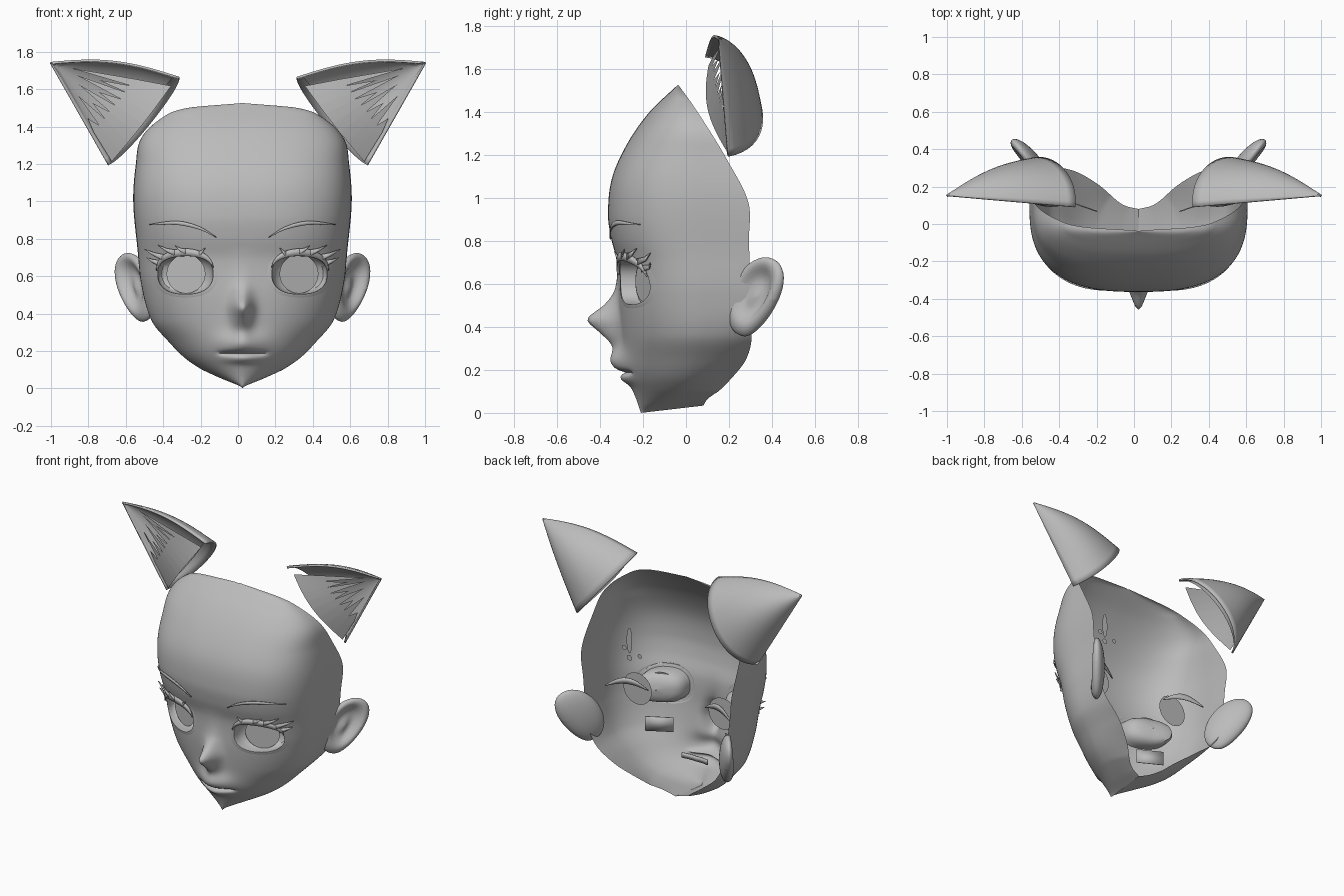
import bpy, math
from mathutils import Vector as V

if "Cube" in bpy.data.objects:
    bpy.data.objects.remove(bpy.data.objects["Cube"])

CX = 0.024                       # the face sits slightly off the ear centre line
grey = bpy.data.materials.new("clay_grey")
grey.diffuse_color = (0.5, 0.5, 0.5, 1)
grey.use_nodes = True
grey.node_tree.nodes["Principled BSDF"].inputs["Base Color"].default_value = grey.diffuse_color


def make(name, verts, faces, origin=CX, thick=0.0, angle=50, mirror=True):
    """Half mesh on the +x side, mirrored about the origin."""
    me = bpy.data.meshes.new(name)
    me.from_pydata([tuple(v) for v in verts], [], faces)
    me.materials.append(grey)
    ob = bpy.data.objects.new(name, me)
    bpy.context.collection.objects.link(ob)
    ob.location.x = origin
    if thick:
        m = ob.modifiers.new("thick", 'SOLIDIFY')
        m.thickness, m.offset = thick, 0
    if mirror:
        m = ob.modifiers.new("mirror", 'MIRROR')
        m.use_clip = True
        m.merge_threshold = 0.0005
    bpy.context.view_layer.objects.active = ob
    ob.select_set(True)
    bpy.ops.object.shade_smooth_by_angle(angle=math.radians(angle))
    ob.select_set(False)
    return ob


def grid(rows, cols):
    return [(r * cols + c, r * cols + c + 1, (r + 1) * cols + c + 1, (r + 1) * cols + c)
            for r in range(rows - 1) for c in range(cols - 1)]


def curve(pts):
    """Smooth function through (z, value) points."""
    def slope(i):
        a, b = pts[max(i - 1, 0)], pts[min(i + 1, len(pts) - 1)]
        return (b[1] - a[1]) / (b[0] - a[0])

    def f(z):
        z = min(max(z, pts[0][0]), pts[-1][0])
        i = next(k for k in range(len(pts) - 1) if z <= pts[k + 1][0])
        (a, p), (b, q) = pts[i], pts[i + 1]
        h = b - a
        t = (z - a) / h
        return (p * (1 + 2 * t) * (1 - t) ** 2 + slope(i) * h * t * (1 - t) ** 2
                + q * t * t * (3 - 2 * t) + slope(i + 1) * h * t * t * (t - 1))
    return f


# Head profiles by height
front = curve([(0, -.21), (.06, -.23), (.2, -.285), (.35, -.30), (.5, -.312), (.69, -.317), (.81, -.348),
               (.925, -.363), (1.09, -.345), (1.25, -.275), (1.4, -.17), (1.525, -.04)])
width = curve([(0, 0), (.035, .094), (.09, .2), (.16, .305), (.25, .395), (.36, .485), (.55, .54), (.74, .56),
               (1, .583), (1.195, .57), (1.34, .54), (1.45, .425), (1.5, .29), (1.525, .01)])
mid = curve([(0, -.1), (.1, -.02), (.35, .08), (.6, .1), (1.18, .1), (1.34, .07), (1.45, .01), (1.525, -.036)])
back = curve([(0, .08), (.05, .105), (.17, .22), (.25, .28), (.35, .305), (.8, .293), (.98, .29),
              (1.18, .19), (1.335, .096), (1.45, .02), (1.525, -.035)])
inset = curve([(0, 0), (.05, .04), (.15, .09), (.25, .06), (.4, .01), (.6, 0), (1.525, 0)])
power = curve([(0, 1.6), (.2, 1.8), (.4, 2.1), (.6, 2.35), (.85, 2.7), (1.2, 2.7), (1.525, 2.3)])
nose = curve([(.2, 0), (.3, .03), (.375, .10), (.425, .15), (.45, .14), (.505, .066), (.575, .018), (.75, 0)])
EX, EZ, EW, EH = .305, .612, .148, .108       # eye opening


def surf(x, z):
    w, n = max(width(z), .001), power(z)
    return mid(z) - (mid(z) - front(z)) * max(0, 1 - min(1, x / w) ** n) ** (1 / n)


def relief(x, z):
    """Nose and lips."""
    d = -nose(z) * math.exp(-(x / .05) ** 2)
    d -= .05 * math.exp(-(x / .11) ** 2 - ((z - .235) / .06) ** 2)
    d -= .022 * math.exp(-(x / .09) ** 2 - ((z - .155) / .022) ** 2)
    return d + .03 * math.exp(-(x / .125) ** 6 - ((z - .188) / .009) ** 2)


# Face mask, open at the back, with eye holes
R, C, K = 150, 72, 58
verts = []
for r in range(R):
    z = 1.525 * (1 - math.cos(math.pi * r / (R - 1))) / 2
    for c in range(C):
        if c <= K:
            x = width(z) * math.sin(math.pi / 2 * c / K) ** (2 / power(z))
            y = surf(x, z) + relief(x, z)
        else:
            t = (c - K) / (C - 1 - K)
            x = width(z) - min(inset(z), width(z)) * t * t
            y = mid(z) + (back(z) - mid(z)) * t
        lift = .035 * max(0, (y + .21) / .3) * max(0, 1 - z / .1)
        verts.append((max(x, 0), y, z + lift))


def in_eye(v):
    return v[1] < .05 and abs((v[0] - EX) / EW) ** 2.4 + abs((v[2] - EZ) / EH) ** 2.4 < 1.02


make("face", verts, [f for f in grid(R, C) if not any(in_eye(verts[i]) for i in f)], angle=60)

# Eye sockets: lid rim that closes the hole, short wall, rounded back
rings = [(1.22, .003), (1.14, -.001), (1.0, -.001), (.985, .03), (.97, .06), (.85, .095), (.65, .115),
         (.35, .125), (.02, .13)]
verts, N = [], 65
for q, d in rings:
    for i in range(N):
        t = math.tau * i / (N - 1)
        c, s = math.cos(t), math.sin(t)
        x = EX + EW * q * math.copysign(abs(c) ** (2 / 2.4), c)
        z = EZ + EH * q * math.copysign(abs(s) ** (2 / 2.4), s)
        verts.append((x, surf(x, z) + d, z))
make("eye_socket", verts, grid(len(rings), N), angle=40)


# Flat pieces that follow the face
def strip(name, pts, off, y=None, thick=.006, limit=1):
    """pts: (x, z, half thickness up)"""
    vs = []
    for x, z, h in pts:
        for k in (-1, 1):
            yy = min(surf(x, z) + off, limit) if y is None else y + .35 * (x - .2)
            vs.append((x, yy, z + k * h))
    return make(name, vs, grid(len(pts), 2), thick=thick)


def disc(name, x, z, a, b, place, n=32, mirror=True):
    ps = [(x + a * math.cos(i * math.tau / n), z + b * math.sin(i * math.tau / n)) for i in range(n)]
    vs = [(p, place(p, q), q) for p, q in ps] + [(x, place(x, z), z)]
    return make(name, vs, [(i, (i + 1) % n, n) for i in range(n)], mirror=mirror)


disc("iris", .302, .612, .104, .104, lambda x, z: -.195 + .4 * (x - .3))
disc("pupil", .302, .612, .09, .092, lambda x, z: -.2 + .4 * (x - .3))

brow = curve([(.14, .808), (.225, .855), (.345, .884), (.495, .876)])
strip("eyebrow", [(.14 + .355 * i / 16, brow(.14 + .355 * i / 16),
                   .002 + .009 * math.sin(math.pi * i / 16)) for i in range(17)], -.008)
lash = []
for i in range(25):
    t = math.radians(10 + 165 * i / 24)
    lash.append((EX - (EW + .004) * math.cos(t), EZ + .008 + EH * math.sin(t) ** .8,
                 .004 + .016 * math.sin(math.pi * i / 24) ** .7))
strip("upper_lash", lash, -.01, thick=.012)
for i, (x, z, tx, tz) in enumerate([(.44, .67, .515, .70), (.42, .70, .525, .745), (.36, .725, .45, .765),
                                    (.30, .73, .36, .762), (.24, .715, .2, .75)]):
    strip("lash_spike_%d" % i, [(x, z, .016), ((x + tx) / 2, (z + tz) / 2 - .006, .01), (tx, tz, .001)],
          -.012, limit=-.165)

# Loose pieces held inside the head
strip("spare_lid", [(.22 + .27 * i / 12, .71 + .05 * math.sin(math.pi * i / 12),
                     .003 + .018 * math.sin(math.pi * i / 12)) for i in range(13)], 0, y=.06)
disc("spare_iris", .33, .68, .11, .11, lambda x, z: .03)
strip("cheek_plate", [(.2, .38, .05), (.36, .38, .05)], .09)
strip("teeth", [(.1 * i / 6, .21 + .006 * i / 6, .018) for i in range(7)], .14)
for i, (x, z, a, b) in enumerate([(.33, 1.05, .022, .09), (.37, .99, .018, .018),
                                  (.33, .93, .02, .02), (.25, .96, .016, .016)]):
    disc("drop_%d" % i, x, z, a, b, lambda p, q: .12, 16, mirror=False)

# Human ears: flattened, dished ellipsoids flaring out and back
up = V((.09, .11, .37)).normalized()
out = V((.62, .78, -.1)).normalized()
nrm = out.cross(up).normalized()
if nrm.y > 0:
    nrm = -nrm
verts, N, M = [], 25, 41
for i in range(N):
    p = math.pi * (i / (N - 1) - .5)
    for j in range(M):
        t = math.tau * j / (M - 1)
        a, b = math.cos(p) * math.cos(t), math.cos(p) * math.sin(t)
        n = .055 * math.sin(p)
        if p > 0:
            n -= .07 * math.exp(-((a / .6) ** 2 + ((b - .1) / .65) ** 2) ** 2)
            n += .02 * math.exp(-((a + .1) / .25) ** 2 - ((b + .05) / .3) ** 2)
        wide = .13 * (1 + .25 * b) if a > 0 else .15
        verts.append(V((.575, .325, .54)) + up * (.197 * b) + out * (wide * a) + nrm * n)
make("ear", verts, grid(N, M), angle=60)

# Cat ears: curved half-cone shells with an inner lining and fur
A, B, T = V((.315, .09, 1.66)), V((.69, .195, 1.195)), V((1, .15, 1.74))


def ear_shell(name, c1, c2, swell, thick, v0=0):
    vs, n, k = [], 17, 25
    for i in range(n):
        v = v0 + (1 - v0) * i / (n - 1)
        for j in range(k):
            u = j / (k - 1)
            w = 1 - u
            base = A * w ** 3 + c1 * (3 * u * w * w) + c2 * (3 * u * u * w) + B * u ** 3
            s = math.sin(math.pi * v) * swell
            vs.append(base.lerp(T, v) + V((0, .04 * math.sin(math.pi * u) * s, .045 * w * s)))
    make(name, vs, grid(n, k), origin=0, thick=thick, angle=60)


ear_shell("cat_ear_shell", V((.29, .34, 1.63)), V((.58, .48, 1.25)), 1, .012)
ear_shell("cat_ear_lining", V((.36, .24, 1.62)), V((.6, .35, 1.3)), .95, 0, .04)

# Fur: one sheet bulging forward at the base, ending in spikes towards the tip
lengths = [.82, .56, .75, .5, .68, .48, .62, .42]
verts, faces = [], []


def fur(s, v):
    p = (A + V((.03, .01, -.025))).lerp(B, s).lerp(T, v)
    b = math.sin(math.pi * s)
    return p + V((-.01 * b * (1 - v), .008 + b * (.06 * v - .055 * (1 - v)), 0))


for i, ln in enumerate(lengths):
    s0, s1 = .04 + .92 * i / 8, .04 + .92 * (i + 1) / 8
    sm, k = (s0 + s1) / 2, len(verts)
    for v in (0, .15, .3):
        verts += [fur(s0, v), fur(sm, v), fur(s1, v)]
    verts.append(fur(sm + .02, ln))
    faces += [tuple(k + j for j in f) for f in grid(3, 3)] + [(k + 6, k + 7, k + 9), (k + 7, k + 8, k + 9)]
make("cat_ear_fur", verts, faces, origin=0)
